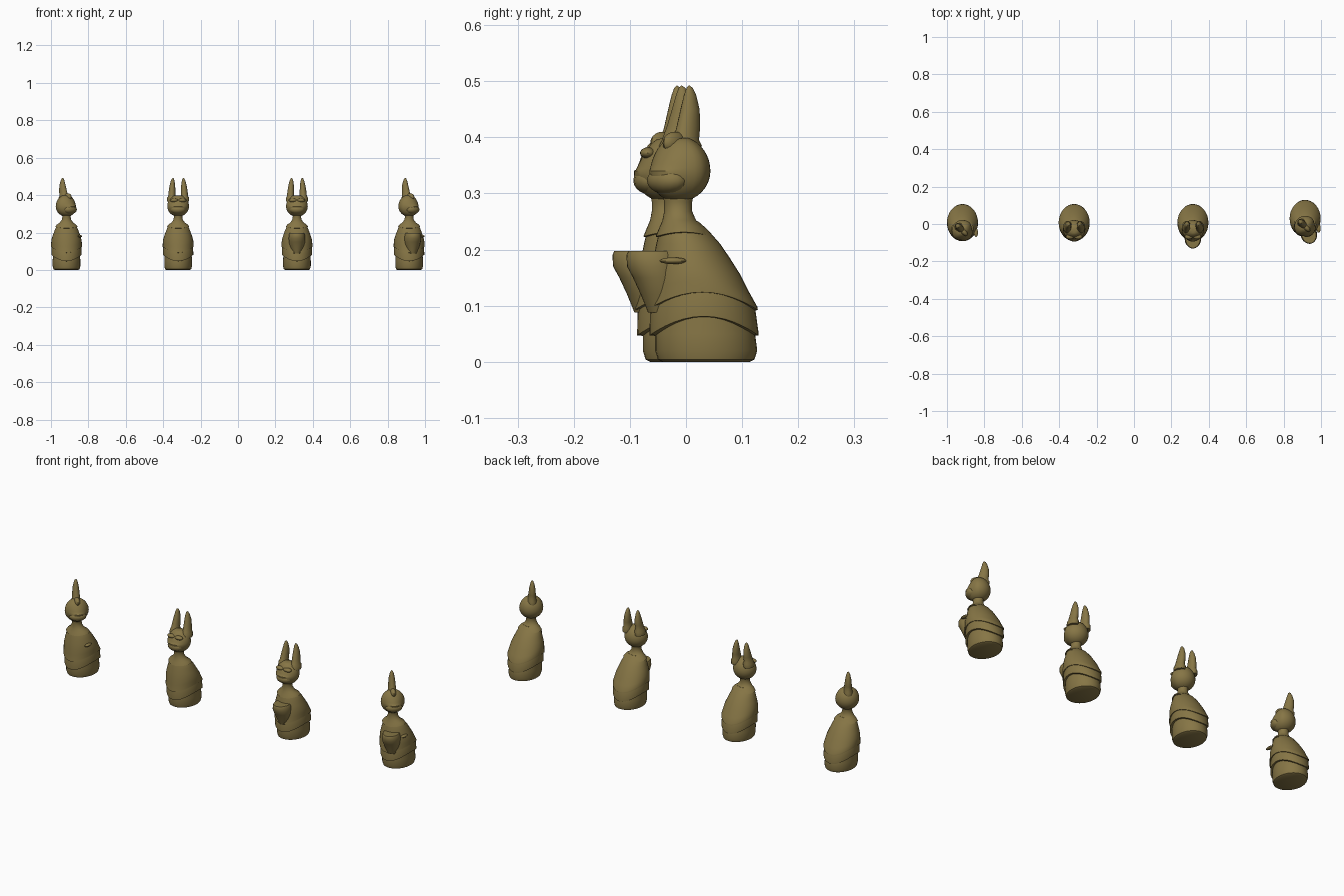
import bpy, bmesh, math
from math import sin, cos, pi
from mathutils import Matrix

if "Cube" in bpy.data.objects:
    bpy.data.objects.remove(bpy.data.objects["Cube"])

clay = bpy.data.materials.new("olive_clay")
clay.use_nodes = True
colour = (0.24, 0.18, 0.06, 1)
clay.diffuse_color = colour
clay.node_tree.nodes["Principled BSDF"].inputs["Base Color"].default_value = colour


def finish(name, bm, place):
    """Turn a bmesh into a smooth, coloured and placed object."""
    bmesh.ops.recalc_face_normals(bm, faces=bm.faces)
    mesh = bpy.data.meshes.new(name)
    bm.to_mesh(mesh)
    bm.free()
    mesh.materials.append(clay)
    obj = bpy.data.objects.new(name, mesh)
    bpy.context.collection.objects.link(obj)
    obj.matrix_world = place
    bpy.ops.object.select_all(action='DESELECT')
    obj.select_set(True)
    bpy.context.view_layer.objects.active = obj
    bpy.ops.object.shade_smooth_by_angle(angle=math.radians(35))
    return obj


def loft(name, rings, place, segs=32, x=0, lean=0):
    """Stack ellipses (z, y centre, x radius, y radius, side lift)."""
    bm = bmesh.new()
    loops = []
    for z, yc, rx, ry, lift in rings:
        angles = [2 * pi * i / segs for i in range(segs)]
        loops.append([bm.verts.new((x + lean * (z - rings[0][0]) + rx * cos(a),
                                    yc + ry * sin(a),
                                    z + lift * cos(a) ** 2)) for a in angles])
    for low, high in zip(loops, loops[1:]):
        for i in range(segs):
            j = (i + 1) % segs
            bm.faces.new((low[i], low[j], high[j], high[i]))
    bm.faces.new(loops[0])
    bm.faces.new(loops[-1])
    return finish(name, bm, place)


def head(name, place, wedge):
    """Skull with a sloping forehead and a low, blunt muzzle."""
    bm = bmesh.new()
    bmesh.ops.create_uvsphere(bm, u_segments=32, v_segments=20, radius=1)
    for v in bm.verts:
        x, y, z = v.co
        front = max(0, -y)
        x *= 1 - wedge * front
        y *= 1 - 0.35 * front * max(0, z)
        z = min(z, 0.95) - 0.12 * front * (z > 0)
        v.co = (x * 0.058, y * 0.057, 0.34 + z * (0.062 if z > 0 else 0.055))
    finish(name, bm, place)


def ear(name, place, x, lean):
    loft(name, [(0.365, 0.018, 0.023, 0.032, 0), (0.385, 0.02, 0.024, 0.032, 0),
                (0.395, 0.02, 0.019, 0.027, 0), (0.42, 0.026, 0.018, 0.024, 0),
                (0.45, 0.03, 0.015, 0.019, 0), (0.475, 0.03, 0.01, 0.012, 0),
                (0.488, 0.029, 0.005, 0.006, 0), (0.492, 0.028, 0.001, 0.001, 0)],
         place, 16, x, lean)


def ellipsoid(name, place, centre, size):
    bm = bmesh.new()
    bmesh.ops.create_uvsphere(bm, u_segments=16, v_segments=10, radius=1)
    bmesh.ops.transform(bm, verts=bm.verts,
                        matrix=Matrix.Translation(centre) @ Matrix.Diagonal((*size, 1)))
    finish(name, bm, place)


def figure(label, x, y, turned, sleeves):
    place = Matrix.Translation((x, y, 0))
    # Plain base of the robe
    loft("robe_base_" + label,
         [(0, 0.014, 0.062, 0.078, 0), (0.004, 0.014, 0.07, 0.086, 0),
          (0.02, 0.014, 0.074, 0.091, 0), (0.05, 0.012, 0.074, 0.089, 0),
          (0.12, 0.008, 0.07, 0.08, 0)], place)
    # Middle skirt with a hem that rises at the sides
    loft("robe_middle_" + label,
         [(0.046, 0.01, 0.07, 0.085, 0.034), (0.047, 0.01, 0.081, 0.097, 0.034),
          (0.054, 0.01, 0.081, 0.097, 0.034), (0.09, 0.008, 0.08, 0.094, 0.034),
          (0.14, 0.004, 0.07, 0.078, 0.02)], place)
    # Outer cloak
    loft("cloak_" + label,
         [(0.091, 0.007, 0.072, 0.086, 0.032), (0.092, 0.007, 0.083, 0.099, 0.032),
          (0.098, 0.007, 0.083, 0.098, 0.032), (0.125, 0.001, 0.082, 0.089, 0.02),
          (0.155, -0.005, 0.08, 0.08, 0.008), (0.185, -0.012, 0.073, 0.068, 0),
          (0.21, -0.018, 0.064, 0.057, 0), (0.235, -0.026, 0.053, 0.043, 0),
          (0.25, -0.032, 0.038, 0.032, 0)], place)
    # Collar and neck
    loft("collar_" + label,
         [(0.221, -0.026, 0.05, 0.042, 0.008), (0.223, -0.026, 0.06, 0.05, 0.008),
          (0.238, -0.028, 0.051, 0.042, 0.005), (0.252, -0.034, 0.037, 0.03, 0),
          (0.268, -0.036, 0.025, 0.025, 0), (0.285, -0.036, 0.022, 0.025, 0),
          (0.31, -0.036, 0.03, 0.03, 0)], place)
    # Head group, about the neck axis
    turn = place @ Matrix.Translation((0, -0.036, 0))
    if turned:
        turn = turn @ Matrix.Rotation(pi / 4, 4, 'Z')
    head("head_" + label, turn, 0.3 if turned else 0.1)
    ellipsoid("muzzle_" + label, turn, (0, -0.027, 0.323), (0.042, 0.031, 0.025))
    if turned:
        ear("ear_" + label, turn, 0, 0)
        ellipsoid("forelock_" + label, turn, (0, -0.008, 0.39), (0.014, 0.028, 0.02))
    else:
        for side, s in (("left", 1), ("right", -1)):
            ear(side + "_ear_" + label, turn, s * 0.036, -s * 0.06)
            ellipsoid(side + "_brow_" + label, turn,
                      (s * 0.022, -0.032, 0.372), (0.022, 0.014, 0.01))
    # Small sleeve fold on the left side of the cloak
    if turned:
        ellipsoid("sleeve_fold_" + label, place, (0.072, -0.045, 0.18), (0.011, 0.024, 0.006))
    # Joined sleeves with a flat top
    if sleeves:
        loft("joined_sleeves_" + label,
             [(0.088, -0.06, 0.025, 0.032, 0), (0.12, -0.066, 0.036, 0.039, 0),
              (0.15, -0.076, 0.043, 0.043, 0), (0.17, -0.08, 0.044, 0.05, 0),
              (0.19, -0.08, 0.042, 0.051, 0), (0.197, -0.08, 0.038, 0.048, 0)],
             place @ Matrix.Rotation(0.25 if turned else 0, 4, 'Z'))


figure("one", -0.917, 0.0, True, False)
figure("two", -0.32, 0.0, False, False)
figure("three", 0.315, 0.0, False, True)
figure("four", 0.915, 0.022, True, True)
